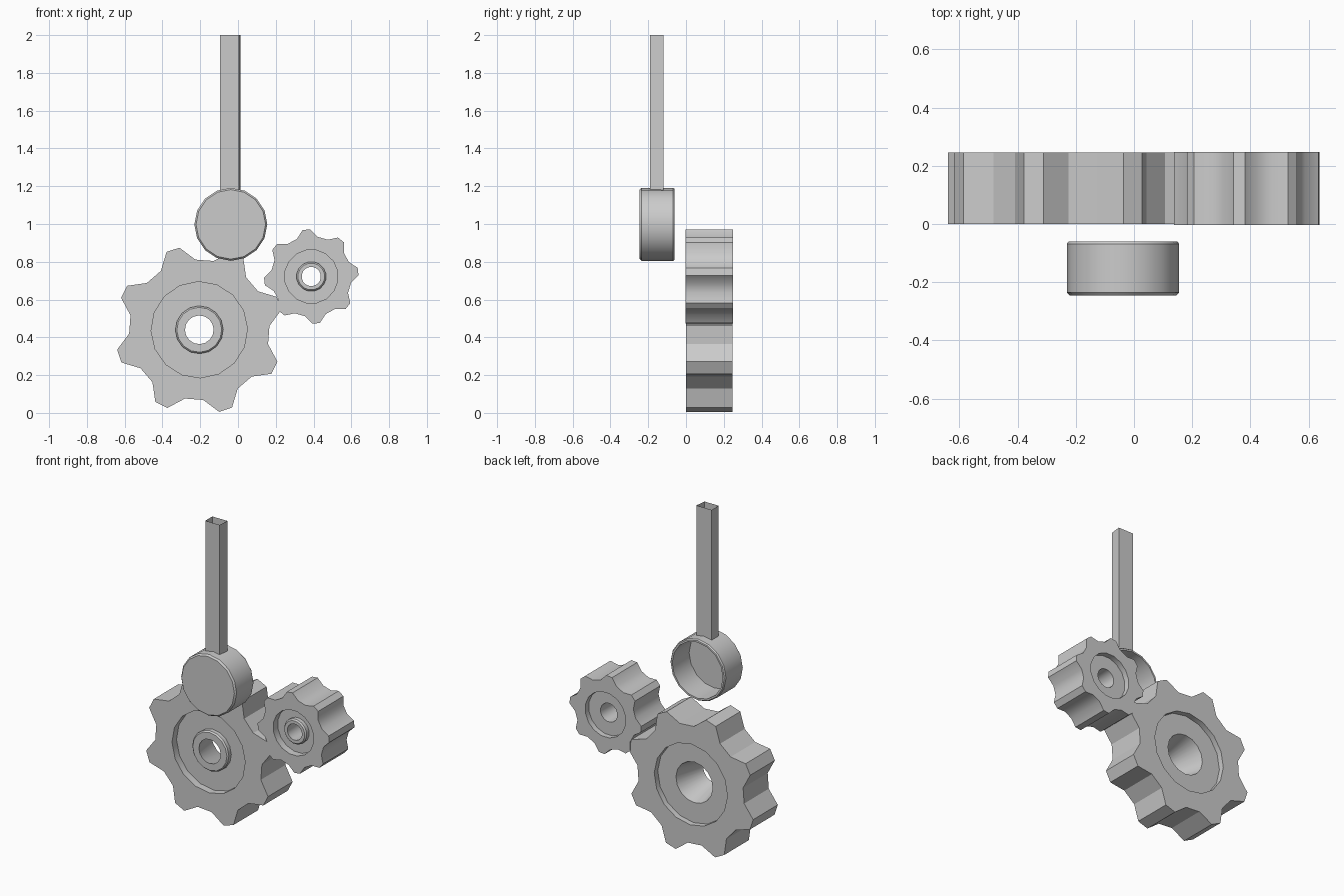
import bpy, bmesh
from math import cos, sin, pi, radians

cube = bpy.data.objects.get("Cube")
if cube:
    bpy.data.objects.remove(cube, do_unlink=True)

grey = bpy.data.materials.new("plain_grey")
grey.use_nodes = True
colour = (0.6, 0.6, 0.6, 1)
grey.diffuse_color = colour
grey.node_tree.nodes["Principled BSDF"].inputs["Base Color"].default_value = colour


def circle(radius, count=16, turn=0.0):
    return [(radius * cos(turn + 2 * pi * i / count),
             radius * sin(turn + 2 * pi * i / count)) for i in range(count)]


def split_circle(radius, turn):
    """Sixteen-sided ring with a midpoint on each side, to match the teeth."""
    pts = circle(radius, 16, turn)
    out = []
    for a, b in zip(pts, pts[1:] + pts[:1]):
        out += [a, ((a[0] + b[0]) / 2, (a[1] + b[1]) / 2)]
    return out


def loft(name, centre, rings, loop=False, cap=False):
    """Join (outline, y) rings with quads; loop joins last to first."""
    bm = bmesh.new()
    rows = [[bm.verts.new((centre[0] + x, y, centre[1] + z)) for x, z in pts]
            for pts, y in rings]
    pairs = list(zip(rows, rows[1:]))
    if loop:
        pairs.append((rows[-1], rows[0]))
    for a, b in pairs:
        for i in range(len(a)):
            j = (i + 1) % len(a)
            bm.faces.new((a[i], a[j], b[j], b[i]))
    if cap:
        bm.faces.new(rows[0])
        bm.faces.new(rows[-1])
    return finish(name, bm)


def finish(name, bm):
    bmesh.ops.recalc_face_normals(bm, faces=bm.faces)
    mesh = bpy.data.meshes.new(name)
    bm.to_mesh(mesh)
    bm.free()
    mesh.materials.append(grey)
    obj = bpy.data.objects.new(name, mesh)
    bpy.context.collection.objects.link(obj)
    bpy.ops.object.select_all(action="DESELECT")
    obj.select_set(True)
    bpy.context.view_layer.objects.active = obj
    bpy.ops.object.shade_smooth_by_angle(angle=radians(30))
    return obj


def gear(name, centre, first, tip, root, recess, boss, bore, back_bore, y0, y1):
    # eight teeth, each with two root and two tip corners
    teeth = []
    for k in range(8):
        for offset, r in ((-15, root), (-4.6, tip), (4.6, tip), (15, root)):
            a = radians(first + 45 * k + offset)
            teeth.append((r * cos(a), r * sin(a)))
    turn = radians(first - 16.9)

    def ring(r):
        return split_circle(r, turn)

    floor, back_floor = y0 + 0.045, y1 - 0.035
    top = y0 + 0.012
    bevel = 0.008
    loft(name, centre, [
        (teeth, y0), (ring(recess), y0), (ring(recess), floor),
        (ring(boss), floor), (ring(boss), top + bevel),
        (ring(boss - bevel), top), (ring(bore), top),
        (ring(back_bore), back_floor), (ring(recess), back_floor),
        (ring(recess), y1), (teeth, y1)], loop=True)


gear("large_gear", (-0.205, 0.44), 18.2, 0.447, 0.372,
     0.255, 0.127, 0.076, 0.128, 0.0, 0.245)
gear("small_gear", (0.388, 0.722), 6, 0.25, 0.213,
     0.142, 0.079, 0.051, 0.059, -0.003, 0.248)

# Cup-shaped weight, open at the back
loft("pendulum_cup", (-0.038, 0.998), [
    (circle(0.184), -0.245), (circle(0.193), -0.235),
    (circle(0.193), -0.068), (circle(0.187), -0.06),
    (circle(0.176), -0.06), (circle(0.176), -0.228)], cap=True)

# Hollow pendulum rod, open at both ends
section = [(-0.095, -0.19), (0.004, -0.19), (0.012, -0.12), (-0.095, -0.12)]
bm = bmesh.new()
low, high = [[bm.verts.new((x, y, z)) for x, y in section] for z in (1.18, 2.0)]
for i in range(4):
    j = (i + 1) % 4
    bm.faces.new((low[i], low[j], high[j], high[i]))
finish("pendulum_rod", bm)
